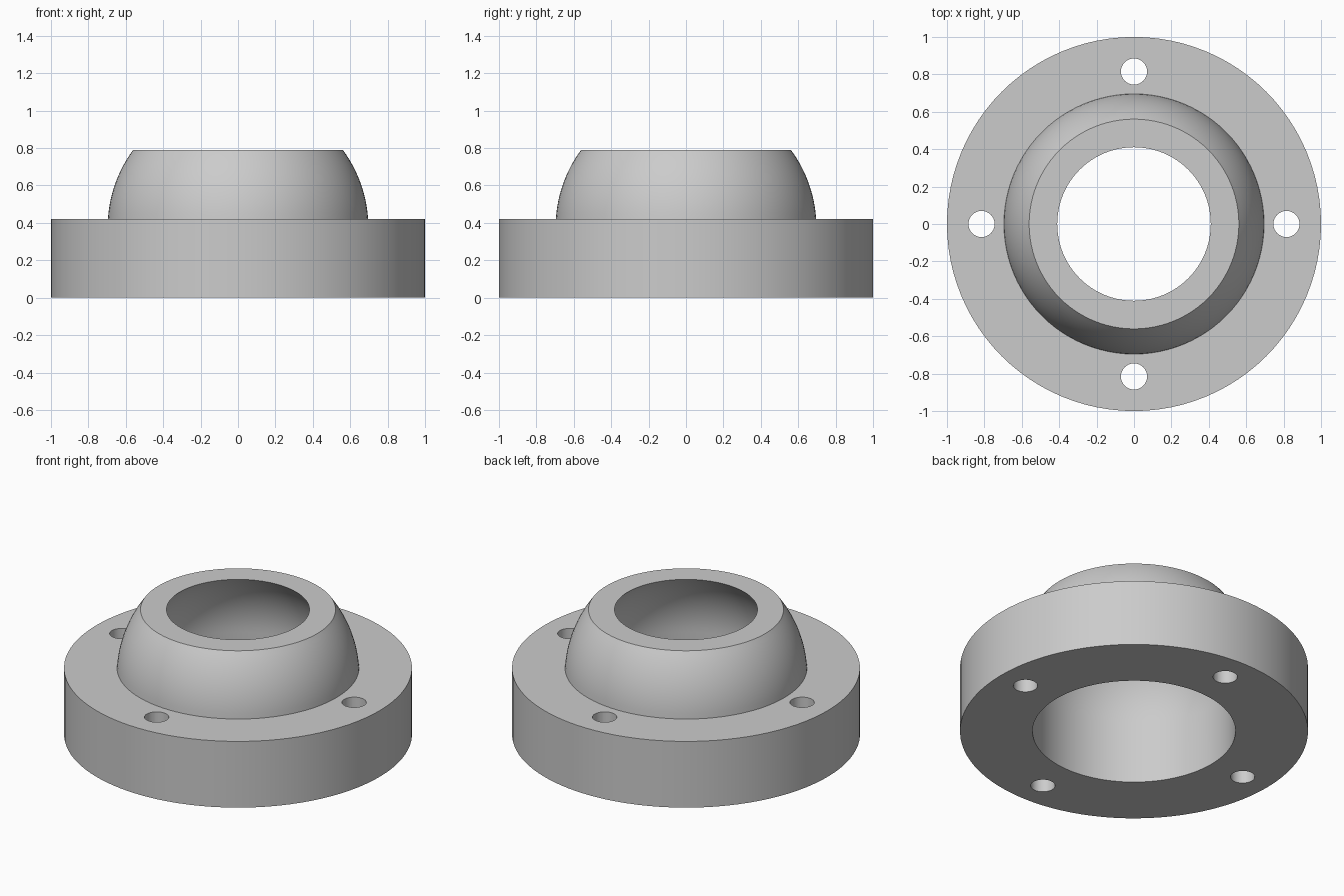
import bpy, bmesh, math

if "Cube" in bpy.data.objects:
    bpy.data.objects.remove(bpy.data.objects["Cube"])

SEG = 96
FLANGE_R, FLANGE_H, TOP = 1.0, 0.42, 0.79
CENTRE_Z, OUTER_R, INNER_R = 0.376, 0.697, 0.583
BOLT_CIRCLE, BOLT_R = 0.815, 0.07

grey = bpy.data.materials.new("plain grey")
grey.diffuse_color = (0.6, 0.6, 0.6, 1)
grey.use_nodes = True
grey.node_tree.nodes["Principled BSDF"].inputs["Base Color"].default_value = grey.diffuse_color


def arc(radius, z0, z1, steps):
    """Points (r, z) along a sphere section between two heights."""
    a0 = math.asin((z0 - CENTRE_Z) / radius)
    a1 = math.asin((z1 - CENTRE_Z) / radius)
    angles = [a0 + (a1 - a0) * i / steps for i in range(steps + 1)]
    return [(radius * math.cos(a), CENTRE_Z + radius * math.sin(a)) for a in angles]


def revolve(name, profile):
    """Spin a closed (r, z) profile around the z axis."""
    bm = bmesh.new()
    rings = []
    for i in range(SEG):
        a = 2 * math.pi * i / SEG
        rings.append([bm.verts.new((r * math.cos(a), r * math.sin(a), z)) for r, z in profile])
    n = len(profile)
    for i in range(SEG):
        p, q = rings[i], rings[(i + 1) % SEG]
        for j in range(n):
            k = (j + 1) % n
            bm.faces.new((p[j], q[j], q[k], p[k]))
    bmesh.ops.recalc_face_normals(bm, faces=bm.faces)
    mesh = bpy.data.meshes.new(name)
    bm.to_mesh(mesh)
    bm.free()
    obj = bpy.data.objects.new(name, mesh)
    bpy.context.collection.objects.link(obj)
    mesh.materials.append(grey)
    return obj


# Flange, domed collar and domed bore as one turned section
profile = [(INNER_R, 0), (FLANGE_R, 0), (FLANGE_R, FLANGE_H)]
profile += arc(OUTER_R, FLANGE_H, TOP, 12)
profile += arc(INNER_R, TOP, CENTRE_Z, 14)
flange = revolve("domed_flange", profile)

# Four bolt holes through the flange
for i in range(4):
    a = i * math.pi / 2
    bpy.ops.mesh.primitive_cylinder_add(
        vertices=32, radius=BOLT_R, depth=1,
        location=(BOLT_CIRCLE * math.cos(a), BOLT_CIRCLE * math.sin(a), FLANGE_H / 2))
    cutter = bpy.context.object
    cutter.name = f"bolt_hole_cutter_{i + 1}"
    cutter.hide_render = True
    cutter.data.materials.append(grey)
    mod = flange.modifiers.new(f"bolt_hole_{i + 1}", 'BOOLEAN')
    mod.operation, mod.solver, mod.object = 'DIFFERENCE', 'EXACT', cutter
    bpy.ops.object.select_all(action='DESELECT')
    flange.select_set(True)
    bpy.context.view_layer.objects.active = flange
    bpy.ops.object.modifier_apply(modifier=mod.name)
    bpy.data.objects.remove(cutter)

bpy.ops.object.shade_smooth_by_angle(angle=math.radians(30))
